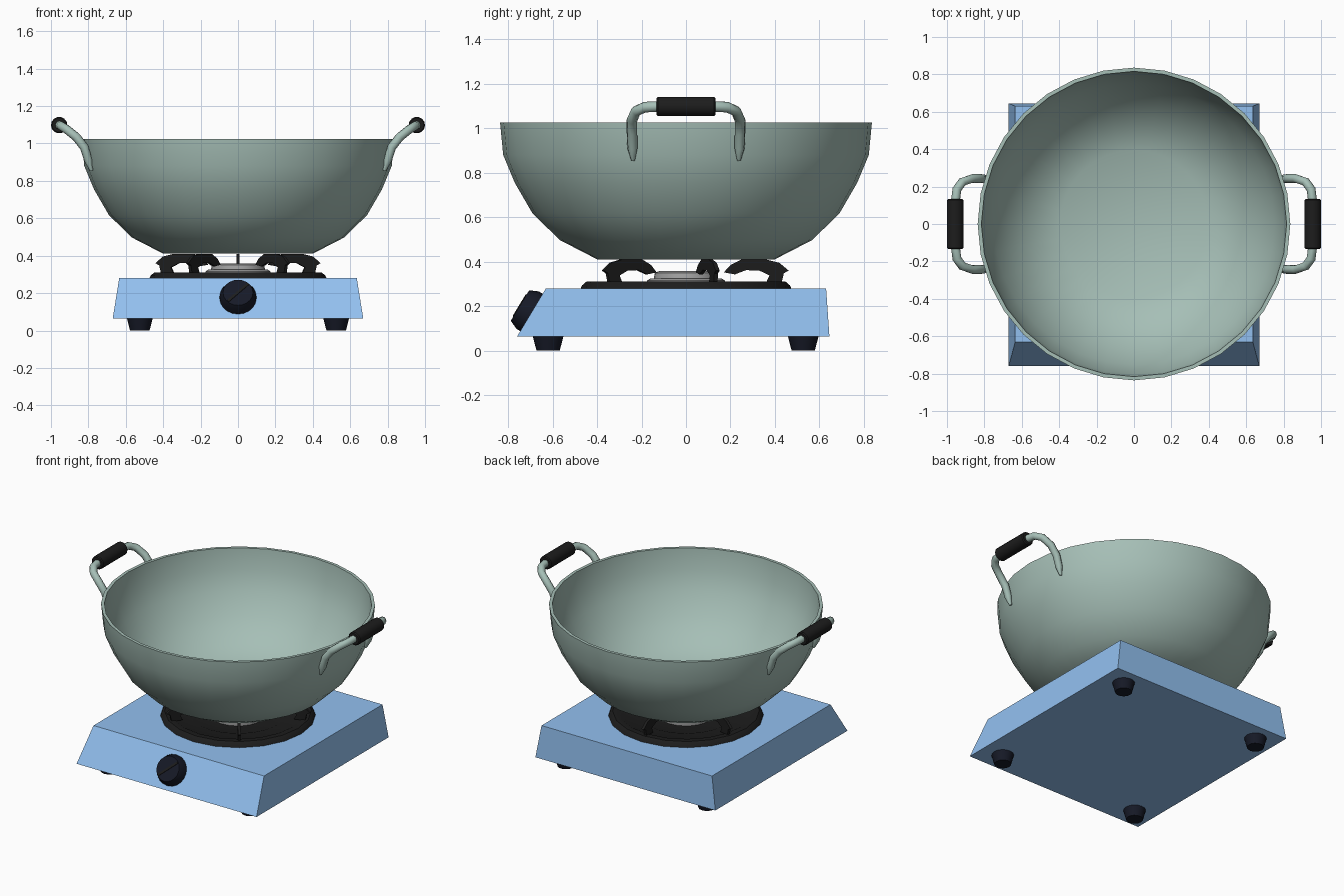
import bpy, bmesh
from math import sin, cos, pi, radians, atan2
from mathutils import Matrix, Vector

if "Cube" in bpy.data.objects:
    bpy.data.objects.remove(bpy.data.objects["Cube"])


def material(name, r, g, b):
    m = bpy.data.materials.new(name)
    m.diffuse_color = (r, g, b, 1)
    m.use_nodes = True
    m.node_tree.nodes["Principled BSDF"].inputs["Base Color"].default_value = m.diffuse_color
    return m


BLUE = material("blue_enamel", 0.29, 0.53, 0.87)
GREEN = material("sage_enamel", 0.38, 0.52, 0.47)
BLACK = material("black_iron", 0.012, 0.012, 0.012)
NAVY = material("navy_plastic", 0.008, 0.01, 0.02)
STEEL = material("burner_steel", 0.35, 0.35, 0.35)


def smooth(o, angle):
    bpy.ops.object.select_all(action='DESELECT')
    o.select_set(True)
    bpy.context.view_layer.objects.active = o
    bpy.ops.object.shade_smooth_by_angle(angle=radians(angle))


def finish(name, bm, mat, angle=None):
    bmesh.ops.recalc_face_normals(bm, faces=bm.faces)
    me = bpy.data.meshes.new(name)
    bm.to_mesh(me)
    bm.free()
    me.materials.append(mat)
    o = bpy.data.objects.new(name, me)
    bpy.context.collection.objects.link(o)
    if angle:
        smooth(o, angle)
    return o


def lathe(name, profile, n, mat, matrix=Matrix(), angle=35):
    """Revolve (radius, height) points about z; both ends are capped."""
    bm = bmesh.new()
    rings = [[bm.verts.new((r * cos(2 * pi * i / n), r * sin(2 * pi * i / n), z))
              for i in range(n)] for r, z in profile]
    for a, b in zip(rings, rings[1:]):
        for i in range(n):
            j = (i + 1) % n
            bm.faces.new((a[i], a[j], b[j], b[i]))
    bm.faces.new(rings[0])
    bm.faces.new(rings[-1])
    bm.transform(matrix)
    return finish(name, bm, mat, angle)


# Stove body: tapered box with a sloping front
bm = bmesh.new()
low = [bm.verts.new((x, y, 0.063)) for x, y in
       [(-.67, -.76), (.67, -.76), (.67, .645), (-.67, .645)]]
top = [bm.verts.new((x, y, 0.28)) for x, y in
       [(-.635, -.63), (.635, -.63), (.635, .63), (-.635, .63)]]
bm.faces.new(low)
bm.faces.new(top)
for i in range(4):
    j = (i + 1) % 4
    bm.faces.new((low[i], low[j], top[j], top[i]))
finish("stove_body", bm, BLUE)

# Four rubber feet
for side, x in (("left", -.525), ("right", .525)):
    for end, y in (("front", -.62), ("back", .527)):
        lathe(f"foot_{end}_{side}", [(.052, 0), (.06, .03), (.069, .065)], 16, NAVY,
              Matrix.Translation((x, y, 0)))

# Control knob standing on the sloping front, with a diagonal pointer
tilt = Matrix.Translation((0, -.695, .172)) @ Matrix.Rotation(atan2(.857, .518), 4, 'X')
lathe("knob", [(.098, -.005), (.098, .02), (.08, .06)], 20, NAVY, tilt)
bm = bmesh.new()
bmesh.ops.create_cube(bm, size=1, matrix=tilt @ Matrix.Rotation(radians(45), 4, 'Z')
                      @ Matrix.Translation((0, 0, .058)) @ Matrix.Diagonal((.15, .014, .012, 1)))
finish("knob_pointer", bm, BLACK)

# Burner: iron drip ring and steel head
lathe("burner_ring", [(.475, .275), (.468, .293), (.448, .31), (.41, .31), (.385, .296),
                      (.30, .296), (.28, .288), (.15, .288)], 20, BLACK)
lathe("burner_head", [(.175, .285), (.175, .315), (.16, .325), (.145, .325),
                      (.14, .35), (.12, .358), (.06, .35)], 24, STEEL)

# Five arched pan supports
ARCH = [(.17, .352), (.20, .385), (.25, .41), (.36, .41), (.42, .395), (.462, .36),
        (.44, .348), (.43, .305), (.36, .305), (.375, .338), (.33, .36), (.27, .362), (.22, .343)]
for k in range(5):
    bm = bmesh.new()
    face = bm.faces.new([bm.verts.new((r, -.009, z)) for r, z in ARCH])
    new = bmesh.ops.extrude_face_region(bm, geom=[face])["geom"]
    bmesh.ops.translate(bm, vec=(0, .018, 0),
                        verts=[v for v in new if isinstance(v, bmesh.types.BMVert)])
    bm.transform(Matrix.Rotation(radians(18 + 72 * k), 4, 'Z'))
    finish(f"pan_support_{k + 1}", bm, BLACK)

# Wok: hollow bowl, outside up to the rim and down the inside
lathe("wok_bowl", [(.40, .411), (.567, .497), (.69, .617), (.77, .755), (.822, .88), (.836, 1.025),
                   (.816, 1.025), (.802, .885), (.752, .765), (.675, .632), (.555, .515), (.395, .433)],
      32, GREEN)

# Side handles with dark grips
HALF = [(.783, .238, .855, .35), (.80, .241, .91, .95), (.822, .243, .98, 1), (.865, .243, 1.035, 1),
        (.918, .225, 1.077, 1), (.947, .185, 1.095, 1), (.955, .12, 1.098, 1)]
PATH = HALF + [(x, -y, z, r) for x, y, z, r in reversed(HALF)]
for side, s in (("left", -1), ("right", 1)):
    cu = bpy.data.curves.new(f"handle_{side}", 'CURVE')
    cu.dimensions = '3D'
    cu.bevel_depth = .024
    cu.bevel_resolution = 2
    cu.use_fill_caps = True
    sp = cu.splines.new('POLY')
    sp.points.add(len(PATH) - 1)
    for p, (x, y, z, r) in zip(sp.points, PATH):
        p.co = (s * x, y, z, 1)
        p.radius = r
    cu.materials.append(GREEN)
    o = bpy.data.objects.new(f"handle_{side}", cu)
    bpy.context.collection.objects.link(o)
    bpy.ops.object.select_all(action='DESELECT')
    o.select_set(True)
    bpy.context.view_layer.objects.active = o
    bpy.ops.object.convert(target='MESH')
    smooth(bpy.context.view_layer.objects.active, 50)
    lathe(f"handle_grip_{side}", [(.038, -.133), (.044, -.127), (.044, .127), (.038, .133)], 14, BLACK,
          Matrix.Translation((s * .956, 0, 1.098)) @ Matrix.Rotation(pi / 2, 4, 'X'))
